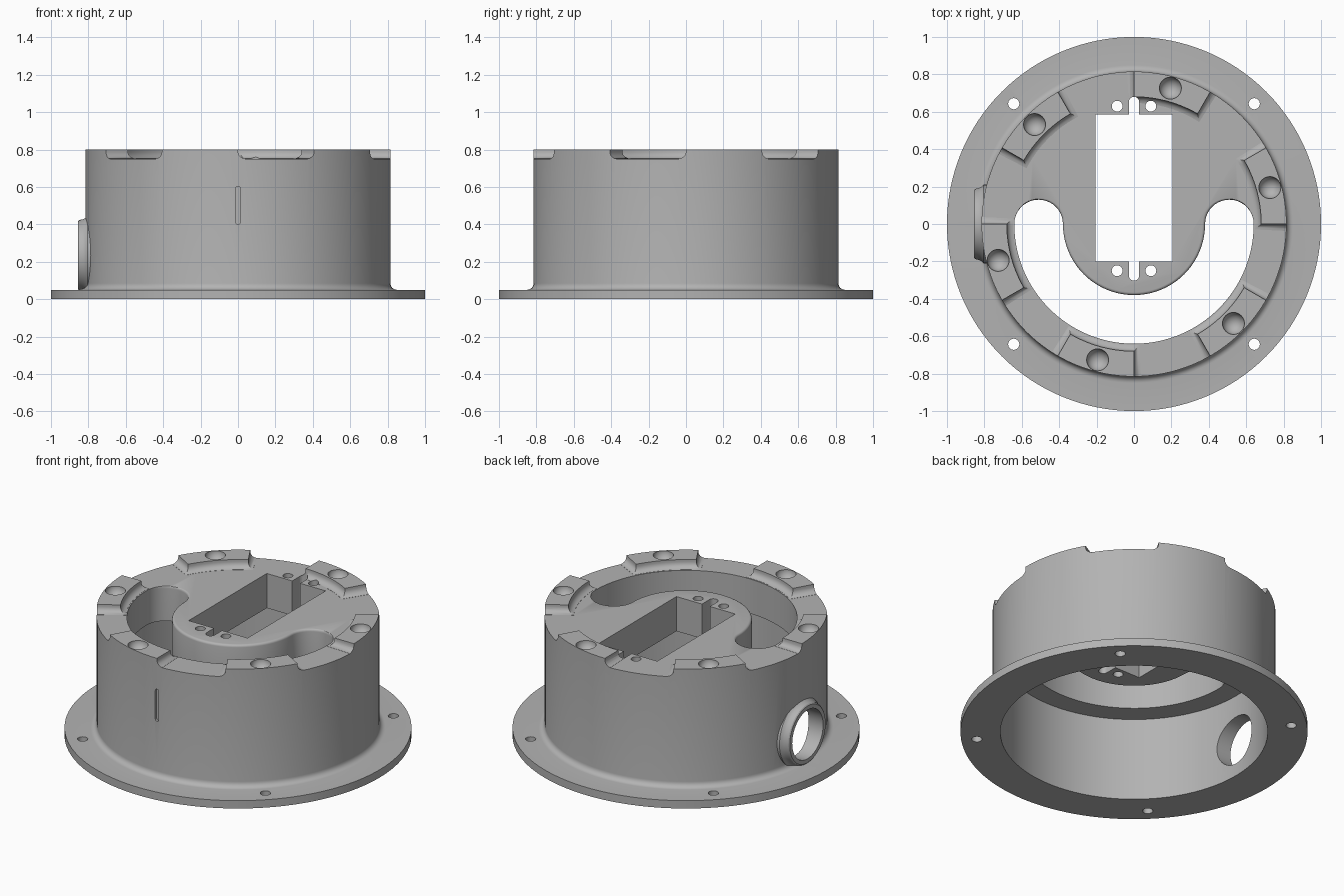
import bpy, bmesh
from math import sin, cos, pi, radians
from mathutils import Vector, Matrix

cube = bpy.data.objects.get("Cube")
if cube:
    bpy.data.objects.remove(cube, do_unlink=True)

SEG = 128
WALL, BORE, DECK, TOP, UNDER = 0.815, 0.77, 0.75, 0.80, 0.53

gray = bpy.data.materials.new("plain_gray")
gray.use_nodes = True
gray.diffuse_color = (0.45, 0.45, 0.45, 1)
gray.node_tree.nodes["Principled BSDF"].inputs["Base Color"].default_value = (0.45, 0.45, 0.45, 1)


def arc(r, a0, a1, n, cx=0, cy=0):
    """Points on an arc, angles in degrees, both ends included."""
    angles = [radians(a0 + (a1 - a0) * i / n) for i in range(n + 1)]
    return [(cx + r * cos(a), cy + r * sin(a)) for a in angles]


def circle(r, n=32, cx=0, cy=0):
    return arc(r, 0, 360, n, cx, cy)[:-1]


def stack(bm, layers, matrix=Matrix()):
    """Closed solid through (outline, height) layers, capped at both ends."""
    rings = [[bm.verts.new(matrix @ Vector((x, y, z))) for x, y in pts] for pts, z in layers]
    for a, b in zip(rings, rings[1:]):
        for i in range(len(a)):
            j = (i + 1) % len(a)
            bm.faces.new((a[i], a[j], b[j], b[i]))
    bm.faces.new(rings[0][::-1])
    bm.faces.new(rings[-1])


def prism(bm, pts, z0, z1, matrix=Matrix()):
    stack(bm, [(pts, z0), (pts, z1)], matrix)


def make(name, bm):
    bmesh.ops.recalc_face_normals(bm, faces=bm.faces[:])
    mesh = bpy.data.meshes.new(name)
    bm.to_mesh(mesh)
    bm.free()
    mesh.materials.append(gray)
    obj = bpy.data.objects.new(name, mesh)
    bpy.context.collection.objects.link(obj)
    return obj


def combine(target, bm, operation="DIFFERENCE"):
    """Boolean a temporary solid (bmesh or object) into the target."""
    tool = bm if isinstance(bm, bpy.types.Object) else make("helper", bm)
    tool.hide_render = True
    mod = target.modifiers.new("combine", "BOOLEAN")
    mod.operation, mod.solver, mod.object = operation, "EXACT", tool
    bpy.context.view_layer.objects.active = target
    bpy.ops.object.modifier_apply(modifier=mod.name)
    bpy.data.objects.remove(tool, do_unlink=True)


# Flanged drum with a thick deck
f = 0.035
fillet = [(WALL + f - f * sin(t * pi / 12), 0.05 + f - f * cos(t * pi / 12)) for t in range(7)]
profile = [(BORE, UNDER), (BORE, 0), (1, 0), (1, 0.05)] + fillet + [(WALL, TOP)]
bm = bmesh.new()
stack(bm, [(circle(r, SEG), z) for r, z in profile])
housing = make("flanged_housing", bm)

# Clearance above the deck, leaving six raised pads with filleted feet
bm = bmesh.new()
prism(bm, circle(0.9, SEG), DECK, TOP + 0.1)
clearance = make("pad_clearance", bm)
bm = bmesh.new()
for k in range(6):
    mid = 15 + 60 * k
    layers = []
    for z, grow in ((DECK - 0.05, 1), (DECK + 0.001, 1), (DECK + 0.004, 0.65),
                    (DECK + 0.012, 0.32), (DECK + 0.022, 0.1), (DECK + 0.035, 0), (TOP + 0.2, 0)):
        half = 15 + 2.6 * grow
        inner = 0.68 - 0.033 * grow
        layers.append((arc(1.0, mid - half, mid + half, 12)
                       + arc(inner, mid + half, mid - half, 12), z))
    stack(bm, layers)
combine(clearance, bm)
combine(housing, clearance)

# Side port boss with a flared base
port = Matrix.Translation((0, 0, 0.235)) @ Matrix.Rotation(radians(-90), 4, "Y")
bm = bmesh.new()
stack(bm, [(circle(r, 64), d) for r, d in
           ((0.21, 0.78), (0.21, 0.805), (0.2, 0.815), (0.193, 0.827),
            (0.19, 0.84), (0.187, 0.85), (0.18, 0.856))], port)
combine(housing, bm, "UNION")
bm = bmesh.new()
prism(bm, circle(0.155, 64), 0.6, 1.0, port)
combine(housing, bm)


# Crescent opening, rounded on the island edge
def crescent(grow):
    inner = 0.38 - grow
    end, mid = (0.64 - inner) / 2, (0.64 + inner) / 2
    return (arc(0.64, 180, 360, 64) + arc(end, 0, 180, 20, mid)[1:]
            + arc(inner, 360, 180, 48)[1:] + arc(end, 0, 180, 20, -mid)[1:-1])


bm = bmesh.new()
r = 0.015
rounded = [(crescent(r - r * cos(t * pi / 8)), DECK - r + r * sin(t * pi / 8)) for t in range(5)]
stack(bm, [(crescent(0), 0.4)] + rounded + [(crescent(r), TOP + 0.1)])
combine(housing, bm)

# Rectangular window and its round-ended keyway
bm = bmesh.new()
prism(bm, [(-0.207, -0.2), (0.207, -0.2), (0.207, 0.585), (-0.207, 0.585)], 0.4, 0.9)
combine(housing, bm)
bm = bmesh.new()
prism(bm, arc(0.028, 0, 180, 12, 0, 0.652) + arc(0.028, 180, 360, 12, 0, -0.275), 0.38, 0.92)
combine(housing, bm)

# Screw holes in deck and flange, ball seats in the pads
bm = bmesh.new()
for sx in (-1, 1):
    for y in (0.63, -0.25):
        prism(bm, circle(0.029, 24, sx * 0.09, y), 0.4, 0.9)
    for sy in (-1, 1):
        prism(bm, circle(0.03, 24, sx * 0.643, sy * 0.643), -0.1, 0.2)
for x, y in arc(0.752, 15, 315, 5):
    bmesh.ops.create_uvsphere(bm, u_segments=32, v_segments=17, radius=0.059,
                              matrix=Matrix.Translation((x, y, TOP)))
combine(housing, bm)

# Upright index groove on the front wall
bm = bmesh.new()
front = Matrix.Rotation(radians(90), 4, "X")
prism(bm, arc(0.012, 0, 180, 8, 0, 0.592) + arc(0.012, 180, 360, 8, 0, 0.412), 0.8, 0.9, front)
combine(housing, bm)

bpy.ops.object.select_all(action="DESELECT")
housing.select_set(True)
bpy.context.view_layer.objects.active = housing
bpy.ops.object.shade_smooth_by_angle(angle=radians(32))
